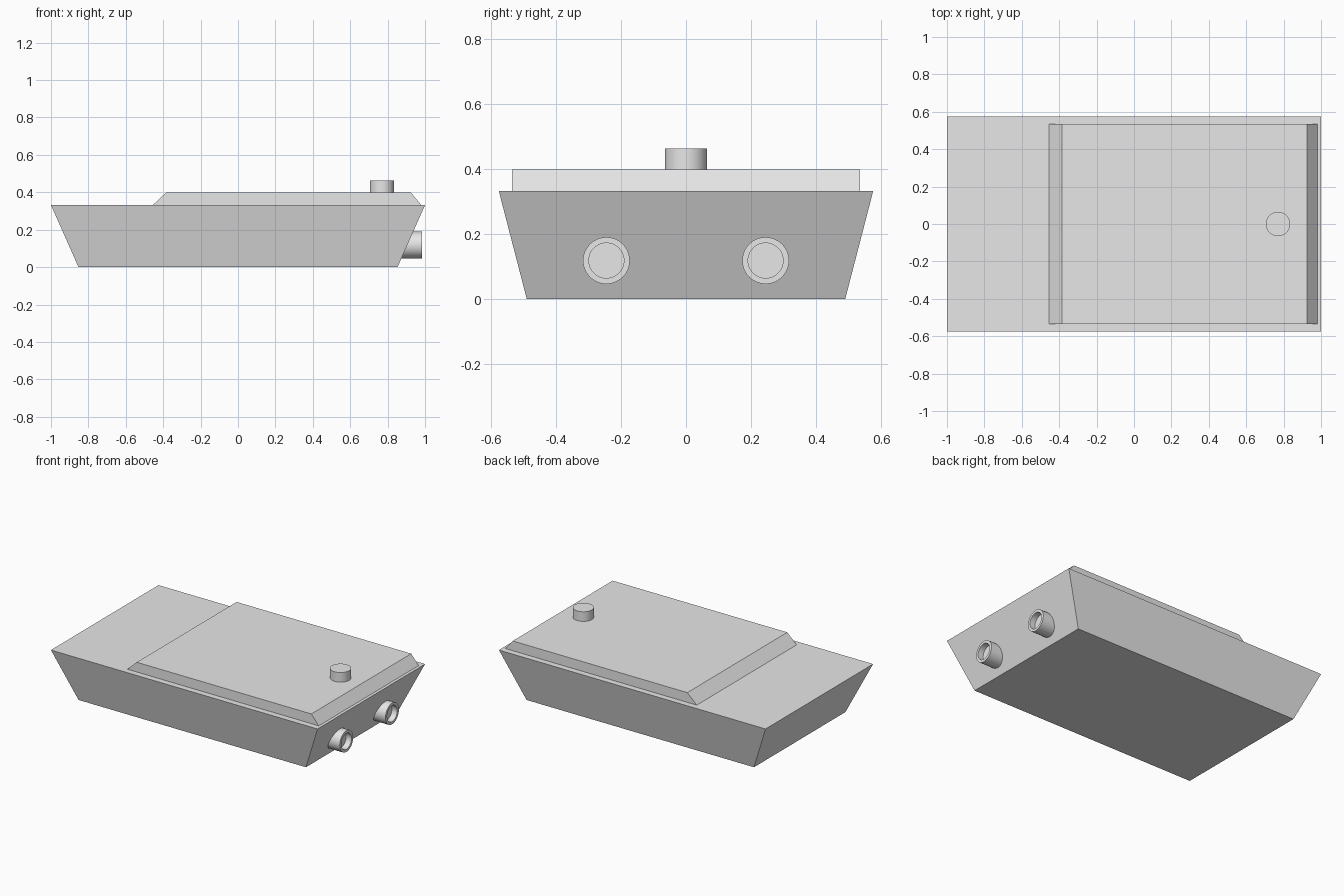
import bpy, bmesh, math
from mathutils import Matrix

cube = bpy.data.objects.get("Cube")
if cube:
    bpy.data.objects.remove(cube, do_unlink=True)

grey = bpy.data.materials.new("light grey")
grey.use_nodes = True
colour = (0.8, 0.8, 0.8, 1)
grey.diffuse_color = colour
grey.node_tree.nodes["Principled BSDF"].inputs["Base Color"].default_value = colour


def finish(name, bm, smooth=False):
    """Turn a bmesh into a named grey object."""
    bmesh.ops.recalc_face_normals(bm, faces=bm.faces)
    mesh = bpy.data.meshes.new(name)
    bm.to_mesh(mesh)
    bm.free()
    mesh.materials.append(grey)
    obj = bpy.data.objects.new(name, mesh)
    bpy.context.collection.objects.link(obj)
    if smooth:
        bpy.ops.object.select_all(action='DESELECT')
        obj.select_set(True)
        bpy.context.view_layer.objects.active = obj
        bpy.ops.object.shade_smooth_by_angle(angle=math.radians(35))
    return obj


def frustum(name, bottom, top):
    """Tapered box between two (x_min, x_max, half_width, z) rectangles."""
    bm = bmesh.new()
    bmesh.ops.create_cube(bm, size=2)
    for v in bm.verts:
        x0, x1, half, z = top if v.co.z > 0 else bottom
        v.co = (x1 if v.co.x > 0 else x0, half * v.co.y, z)
    return finish(name, bm)


def cylinder(radius, depth, matrix):
    bm = bmesh.new()
    bmesh.ops.create_cone(bm, cap_ends=True, segments=48, radius1=radius,
                          radius2=radius, depth=depth, matrix=matrix)
    return bm


# Flared hull and raised deck
frustum("hull", (-0.853, 0.853, 0.49, 0), (-1, 1, 0.576, 0.332))
frustum("deck", (-0.455, 0.98, 0.535, 0.332), (-0.385, 0.925, 0.535, 0.398))

# Short stack on the deck
finish("stack", cylinder(0.065, 0.075, Matrix.Translation((0.77, 0, 0.4255))), True)

# Pair of nozzles with recessed mouths
for side, y in (("right", -0.245), ("left", 0.245)):
    place = Matrix.Translation((0.915, y, 0.118)) @ Matrix.Rotation(math.pi / 2, 4, 'Y')
    bm = cylinder(0.072, 0.14, place)
    mouth = max(bm.faces, key=lambda f: f.calc_center_median().x)
    bmesh.ops.inset_region(bm, faces=[mouth], thickness=0.018)
    bmesh.ops.recalc_face_normals(bm, faces=bm.faces)
    floor = bmesh.ops.extrude_discrete_faces(bm, faces=[mouth])["faces"][0]
    bmesh.ops.translate(bm, verts=floor.verts, vec=(-0.04, 0, 0))
    finish(side + "_nozzle", bm, True)
